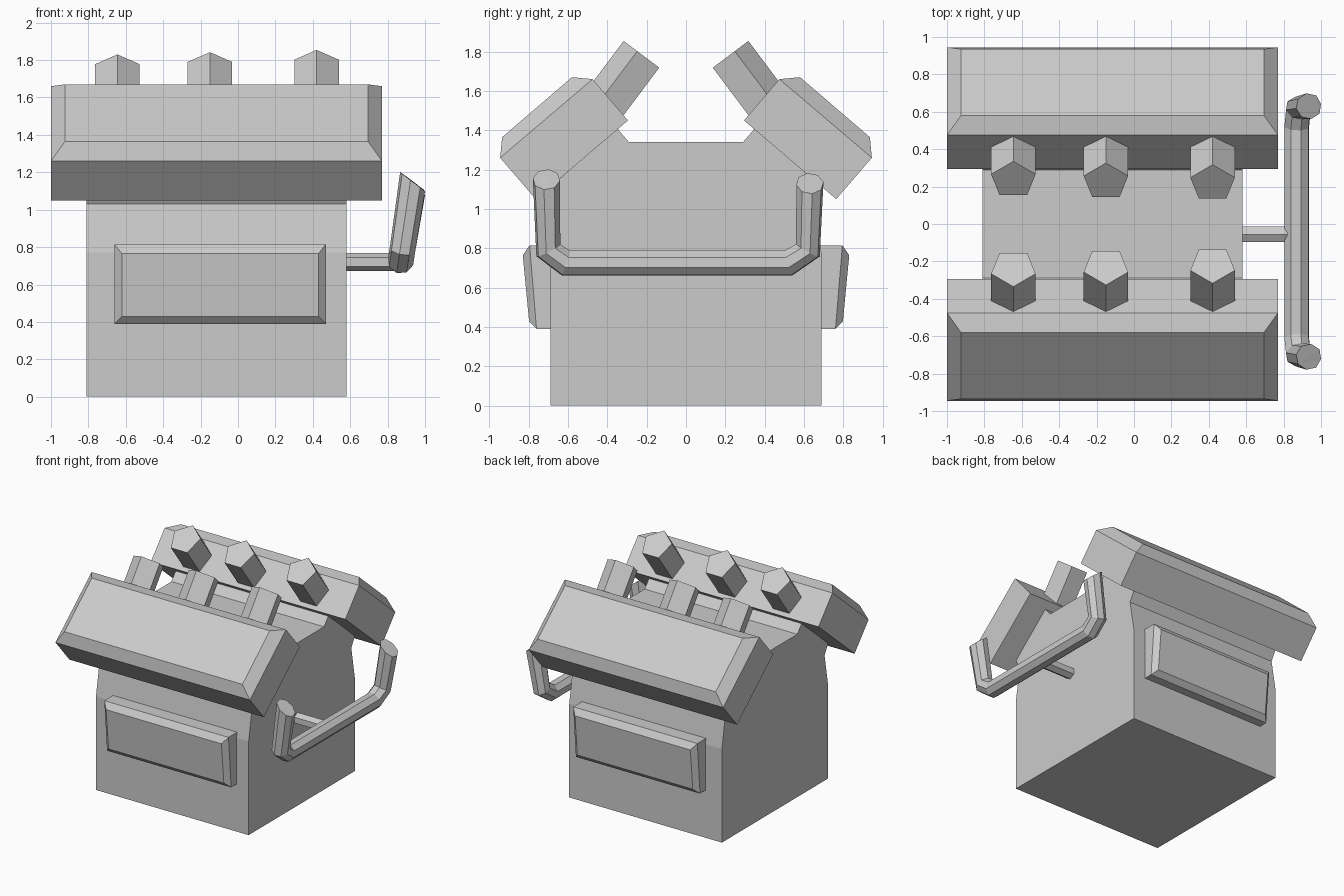
import bpy
import math
from mathutils import Vector

if "Cube" in bpy.data.objects:
    bpy.data.objects.remove(bpy.data.objects["Cube"])

grey = bpy.data.materials.new("plain grey")
grey.diffuse_color = (0.6, 0.6, 0.6, 1)
grey.use_nodes = True
grey.node_tree.nodes["Principled BSDF"].inputs["Base Color"].default_value = grey.diffuse_color


def add_mesh(name, verts, faces):
    mesh = bpy.data.meshes.new(name)
    mesh.from_pydata(verts, [], faces)
    mesh.materials.append(grey)
    obj = bpy.data.objects.new(name, mesh)
    bpy.context.collection.objects.link(obj)
    # Make all normals point outward
    bpy.context.view_layer.objects.active = obj
    obj.select_set(True)
    bpy.ops.object.mode_set(mode='EDIT')
    bpy.ops.mesh.select_all(action='SELECT')
    bpy.ops.mesh.normals_make_consistent(inside=False)
    bpy.ops.object.mode_set(mode='OBJECT')
    obj.select_set(False)
    return obj


def loft(name, rings):
    """Join equal closed rings in order and cap both ends."""
    n = len(rings[0])
    verts = [p for ring in rings for p in ring]
    faces = [tuple(range(n)), tuple(range(len(verts) - n, len(verts)))]
    for r in range(len(rings) - 1):
        for i in range(n):
            j = (i + 1) % n
            faces.append((r * n + i, r * n + j, r * n + n + j, r * n + n + i))
    return add_mesh(name, verts, faces)


def prism(name, start, end, radius, sides, up):
    """Regular prism between two points, with one corner toward up."""
    start, end = Vector(start), Vector(end)
    axis = (end - start).normalized()
    u = Vector(up)
    u = (u - axis * u.dot(axis)).normalized()
    v = axis.cross(u)
    rings = []
    for c in (start, end):
        rings.append([c + radius * (math.cos(a) * u + math.sin(a) * v)
                      for a in (2 * math.pi * i / sides for i in range(sides))])
    return loft(name, rings)


def plate(name, side, layers):
    """Bevelled plate; each layer is (x0, x1, lower yz, upper yz)."""
    rings = []
    for x0, x1, (ya, za), (yb, zb) in layers:
        rings.append([(x0, side * ya, za), (x1, side * ya, za),
                      (x1, side * yb, zb), (x0, side * yb, zb)])
    return loft(name, rings)


# Body: side profile with a shallow valley on top, extruded across
half = [(0.69, 0), (0.69, 0.77), (0.645, 1.03), (0.69, 1.11), (0.35, 1.41), (0.29, 1.34)]
profile = half + [(-y, z) for y, z in reversed(half)]
loft("body", [[(x, y, z) for y, z in profile] for x in (-0.81, 0.58)])

for side, label in ((-1, "front"), (1, "back")):
    # Sloping roof slab with bevelled outer face
    plate(label + "_roof_slab", side, [
        (-1, 0.77, (0.764, 1.05), (0.295, 1.45)),
        (-1, 0.77, (0.945, 1.26), (0.475, 1.66)),
        (-0.925, 0.695, (0.935, 1.365), (0.58, 1.67))])
    # Raised wall panel
    plate(label + "_panel", side, [
        (-0.66, 0.47, (0.68, 0.39), (0.68, 0.815)),
        (-0.66, 0.47, (0.76, 0.39), (0.795, 0.815)),
        (-0.62, 0.43, (0.798, 0.43), (0.83, 0.765))])
    # Pentagonal studs along the inner roof edge
    axis = Vector((0, side * -0.60, 0.80))
    for i, (x, lift) in enumerate(((-0.645, -0.015), (-0.15, 0), (0.42, 0.015))):
        tip = Vector((x, side * 0.226, 1.767)) + axis * lift
        prism(f"{label}_stud_{i + 1}", tip - axis * 0.38, tip, 0.125, 5, (0, side, 0.7))

# Axle from the wall to the handle
prism("axle", (0.55, -0.055, 0.72), (0.87, -0.055, 0.72), 0.048, 6, (0, 0, 1))

# U-shaped handle: faceted tube along a bent path
path = [(0.935, -0.71, 1.15), (0.88, -0.70, 0.79), (0.87, -0.61, 0.725),
        (0.87, 0.52, 0.725), (0.88, 0.62, 0.79), (0.935, 0.63, 1.13)]
curve = bpy.data.curves.new("handle", 'CURVE')
curve.dimensions = '3D'
curve.bevel_depth = 0.07
curve.bevel_resolution = 2
curve.use_fill_caps = True
spline = curve.splines.new('POLY')
spline.points.add(len(path) - 1)
for point, co in zip(spline.points, path):
    point.co = (*co, 1)
spline.use_smooth = False
handle = bpy.data.objects.new("handle", curve)
bpy.context.collection.objects.link(handle)
handle.select_set(True)
bpy.context.view_layer.objects.active = handle
bpy.ops.object.convert(target='MESH')
handle = bpy.context.view_layer.objects.active
handle.data.materials.clear()
handle.data.materials.append(grey)
# Slant the handle ends outward
for v in handle.data.vertices:
    if v.co.z > 1.0:
        v.co.z -= (v.co.x - 0.935) * 0.6
        v.co.x = min(v.co.x, 1.0)
for p in handle.data.polygons:
    p.use_smooth = False
